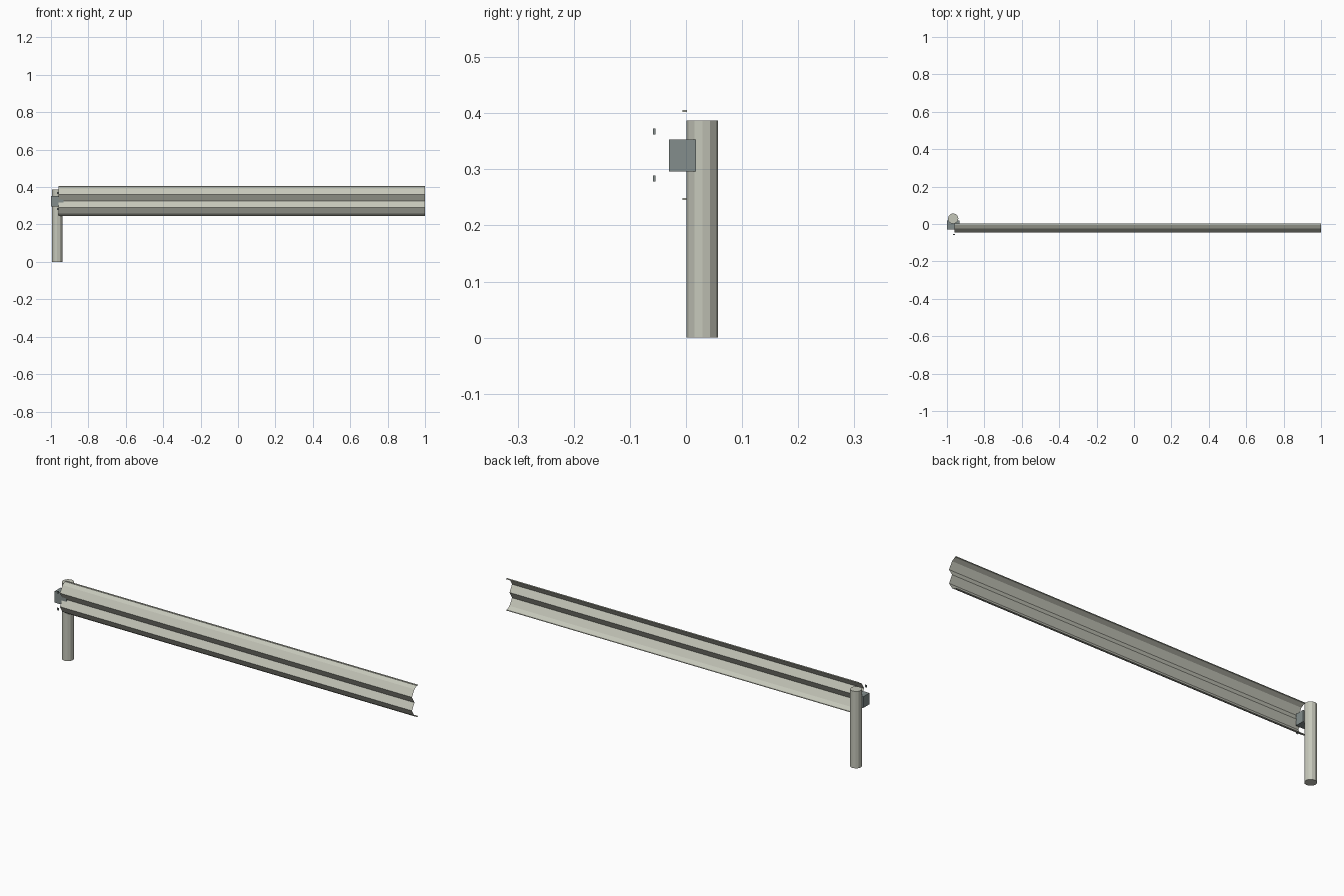
import bpy
import bmesh
from mathutils import Matrix

if "Cube" in bpy.data.objects:
    bpy.data.objects.remove(bpy.data.objects["Cube"])


def material(name, color):
    mat = bpy.data.materials.new(name)
    mat.use_nodes = True
    rgba = (*color, 1)
    mat.diffuse_color = rgba
    mat.node_tree.nodes["Principled BSDF"].inputs["Base Color"].default_value = rgba
    return mat


pale = material("pale galvanised steel", (0.56, 0.57, 0.49))
slate = material("slate grey", (0.23, 0.27, 0.265))


def finish(bm, name, mat):
    mesh = bpy.data.meshes.new(name)
    bm.to_mesh(mesh)
    bm.free()
    mesh.materials.append(mat)
    obj = bpy.data.objects.new(name, mesh)
    bpy.context.collection.objects.link(obj)
    return obj


def box(name, mat, center, size):
    bm = bmesh.new()
    bmesh.ops.create_cube(bm, size=1, matrix=Matrix.Translation(center) @ Matrix.Diagonal((*size, 1)))
    return finish(bm, name, mat)


POST_X, RAIL_Z = -0.967, 0.3255
RAIL_START, RAIL_END = -0.96, 1.0

# Round post
bm = bmesh.new()
bmesh.ops.create_cone(bm, cap_ends=True, segments=12, radius1=0.028, radius2=0.028, depth=0.387,
                      matrix=Matrix.Translation((POST_X, 0.029, 0.1935)))
finish(bm, "post", pale)

# Spacer block between post and rail
box("spacer_block", slate, (POST_X, -0.006, 0.3245), (0.066, 0.048, 0.057))

# Corrugated rail: half profile as (depth, height above middle), mirrored downwards
half = [(0.002, 0.079), (-0.006, 0.078), (-0.025, 0.067), (-0.045, 0.034)]
profile = half + [(-0.025, 0)] + [(y, -h) for y, h in reversed(half)]
bm = bmesh.new()
rows = [[bm.verts.new((x, y, RAIL_Z + h)) for y, h in profile] for x in (RAIL_START, RAIL_END)]
for i in range(len(profile) - 1):
    bm.faces.new((rows[0][i], rows[0][i + 1], rows[1][i + 1], rows[1][i]))
finish(bm, "rail", pale)

# Rolled rail lips and the small bolts at the post
middle, length = (RAIL_START + RAIL_END) / 2, RAIL_END - RAIL_START
for side, sign in (("upper", 1), ("lower", -1)):
    box(side + "_lip", pale, (middle, -0.002, RAIL_Z + sign * 0.0785), (length, 0.008, 0.003))
    box(side + "_bolt", slate, (-0.963, -0.0565, RAIL_Z + sign * 0.042), (0.01, 0.004, 0.011))
